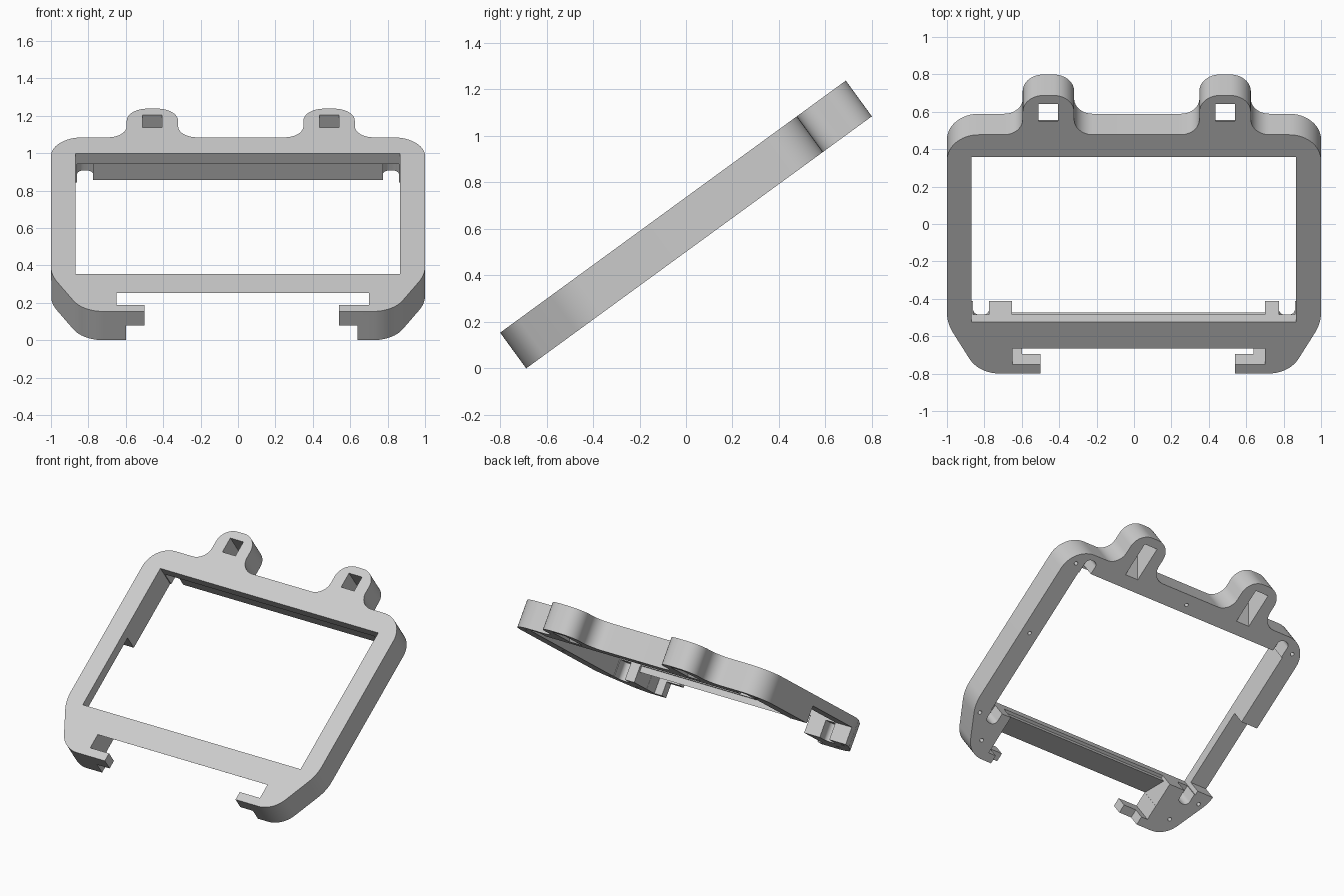
import bpy, bmesh, math
from mathutils import Vector, Matrix

cube = bpy.data.objects.get("Cube")
if cube:
    bpy.data.objects.remove(cube)

TILT = math.radians(36.1)
THICK, HALF = 0.19, 0.92      # plate thickness and half length along the slope
LIP = 0.12                    # underside height of the thin lip
BAR_EDGE = -0.754             # front edge of the lower bar


def fillet(corners):
    """Round each (x, y, radius) corner of a closed outline."""
    out = []
    for i, (x, y, r) in enumerate(corners):
        p = Vector((x, y))
        if not r:
            out.append(p)
            continue
        a = (Vector(corners[i - 1][:2]) - p).normalized()
        b = (Vector(corners[(i + 1) % len(corners)][:2]) - p).normalized()
        half = a.angle(b) / 2
        mid = p + (a + b).normalized() * r / math.sin(half)
        start = p + a * r / math.tan(half) - mid
        sweep = (p + b * r / math.tan(half) - mid).angle_signed(start)
        for k in range(13):
            t = sweep * k / 12
            out.append(mid + Matrix.Rotation(t, 2) @ start)
    return out


def prism(name, points, lo, hi, along_x=False):
    """Extrude an outline upward, or a side profile along x."""
    bm = bmesh.new()
    place = (lambda p, d: (d, p[0], p[1])) if along_x else (lambda p, d: (p[0], p[1], d))
    face = bm.faces.new([bm.verts.new(place(p, lo)) for p in points])
    ext = bmesh.ops.extrude_face_region(bm, geom=[face])["geom"]
    move = Vector(place((0, 0), hi - lo))
    bmesh.ops.translate(bm, vec=move, verts=[g for g in ext if isinstance(g, bmesh.types.BMVert)])
    bmesh.ops.recalc_face_normals(bm, faces=bm.faces)
    mesh = bpy.data.meshes.new(name)
    bm.to_mesh(mesh)
    bm.free()
    ob = bpy.data.objects.new(name, mesh)
    bpy.context.collection.objects.link(ob)
    return ob


def rect(x0, x1, y0, y1, r=0):
    return fillet([(x0, y0, r), (x1, y0, r), (x1, y1, r), (x0, y1, r)])


def circle(x, y, r):
    return [(x + r * math.cos(k * math.pi / 8), y + r * math.sin(k * math.pi / 8)) for k in range(16)]


def cut(points, lo, hi, along_x=False):
    cutter = prism("cutter", points, lo, hi, along_x)
    cutter.hide_render = True
    mod = frame.modifiers.new("cut", 'BOOLEAN')
    mod.operation, mod.solver, mod.object = 'DIFFERENCE', 'EXACT', cutter
    bpy.context.view_layer.objects.active = frame
    bpy.ops.object.modifier_apply(modifier=mod.name)
    bpy.data.objects.remove(cutter)


def tab(cx):
    w = 0.1375
    return [(cx - w, 0.66, 0.1), (cx - w, HALF, 0.11), (cx + w, HALF, 0.11), (cx + w, 0.66, 0.1)]


def hook(side, slot, tip):
    """Outline of a lower corner, from the slot out to the side edge."""
    return [(side * slot, BAR_EDGE, 0), (side * slot, -0.86, 0), (side * tip, -0.86, 0),
            (side * tip, -HALF, 0), (side * 0.83, -HALF, 0.18), (side, -0.587, 0.3)]


# Plate outline with hooks and tabs
tabs = (-0.4575, 0.487)
outline = (hook(-1, 0.65, 0.5) + [(-1, 0.66, 0.17)] + tab(tabs[0]) + tab(tabs[1])
           + [(1, 0.66, 0.17)] + hook(1, 0.7, 0.54)[::-1])
frame = prism("display_frame", fillet(outline), 0, THICK)

# Window and the recess behind its lip
cut(rect(-0.868, 0.865, -0.58, 0.512), -0.1, 0.3)
cut(rect(-0.78, 0.78, 0.1, 0.532), -0.1, LIP)
cut(rect(-0.651, 0.701, -0.6, 0), -0.1, LIP)

# Rounded relief pockets in the four corners
for s in (-1, 1):
    x0, x1 = sorted((s * 0.775, s * 0.86))
    cut(rect(x0, x1, 0.4, 0.62, 0.035), -0.1, LIP)
    cut(rect(x0, x1, -0.67, -0.45, 0.035), -0.1, LIP)

# Level underside of the lower bar
run = 0.4
bar = [(BAR_EDGE - 0.0005, THICK), (BAR_EDGE + run, THICK - run * math.tan(TILT)),
       (BAR_EDGE + run, -0.3), (BAR_EDGE - 0.0005, -0.3)]
cut(bar, -0.651, 0.701, True)

# Thinner hook tips
cut(rect(-0.6, -0.4, -1, -0.8), -0.1, 0.097)
cut(rect(0.45, 0.64, -1, -0.8), -0.1, 0.097)

# Side cable notch
cut(rect(-1.1, -0.8, -0.55, 0), -0.1, LIP)

# Tapered slots through the tabs
for cx in tabs:
    cut([(0.606, -0.02), (0.862, -0.02), (0.862, 0.21), (0.764, 0.21)], cx - 0.052, cx + 0.052, True)

# Small pin holes on the underside
pins = [(0, 0.59), (0.935, 0)]
for s in (-1, 1):
    pins += [(s * 0.92, 0.56), (s * 0.93, -0.63), (s * 0.8, -0.8)]
for x, y in pins:
    cut(circle(x, y, 0.013), -0.1, 0.06)

# Tilt the plate and stand it on the ground
shift = Vector((0, THICK / 2 * math.sin(TILT), HALF * math.sin(TILT)))
frame.data.transform(Matrix.Translation(shift) @ Matrix.Rotation(TILT, 4, 'X'))

grey = bpy.data.materials.new("light_grey")
grey.use_nodes = True
colour = (0.6, 0.6, 0.6, 1)
grey.diffuse_color = colour
grey.node_tree.nodes["Principled BSDF"].inputs["Base Color"].default_value = colour
frame.data.materials.clear()
frame.data.materials.append(grey)

bpy.ops.object.select_all(action='DESELECT')
frame.select_set(True)
bpy.context.view_layer.objects.active = frame
bpy.ops.object.shade_smooth_by_angle(angle=math.radians(25))
